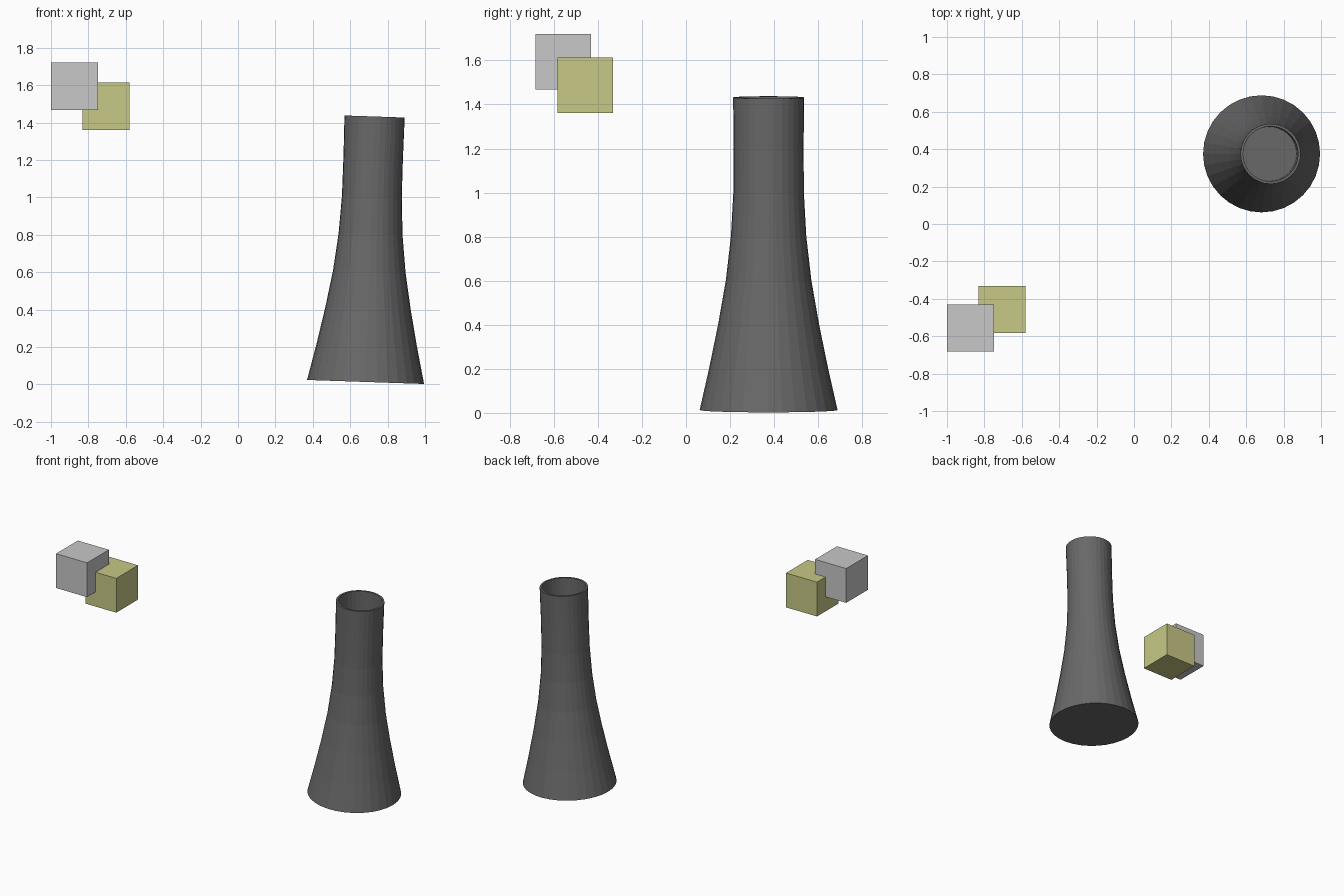
import bpy, bmesh, math
from mathutils import Matrix, Vector

cube = bpy.data.objects.get("Cube")
if cube:
    bpy.data.objects.remove(cube, do_unlink=True)


def material(name, colour):
    mat = bpy.data.materials.new(name)
    mat.use_nodes = True
    mat.diffuse_color = (*colour, 1)
    mat.node_tree.nodes["Principled BSDF"].inputs["Base Color"].default_value = (*colour, 1)
    return mat


def add_object(name, bm, mat):
    bmesh.ops.recalc_face_normals(bm, faces=bm.faces)
    mesh = bpy.data.meshes.new(name)
    bm.to_mesh(mesh)
    bm.free()
    mesh.materials.append(mat)
    obj = bpy.data.objects.new(name, mesh)
    bpy.context.collection.objects.link(obj)
    return obj


def lathe(name, profile, sides, mat):
    """Turn (radius, height) points into a solid capped at both ends."""
    bm = bmesh.new()
    rings = [[bm.verts.new((r * math.cos(2 * math.pi * i / sides),
                            r * math.sin(2 * math.pi * i / sides), z))
              for i in range(sides)] for r, z in profile]
    for low, high in zip(rings, rings[1:]):
        for i in range(sides):
            j = (i + 1) % sides
            bm.faces.new((low[i], low[j], high[j], high[i]))
    bm.faces.new(rings[0])
    bm.faces.new(rings[-1])
    return add_object(name, bm, mat)


def box(name, centre, size, mat):
    bm = bmesh.new()
    bmesh.ops.create_cube(bm, size=size)
    obj = add_object(name, bm, mat)
    obj.location = centre
    return obj


dark_grey = material("dark grey", (0.14, 0.14, 0.14))
light_grey = material("light grey", (0.58, 0.58, 0.58))
olive = material("olive yellow", (0.58, 0.58, 0.24))

# Flared tower with a recessed mouth, leaning slightly sideways
outer = [(0.313, 0), (0.27, 0.19), (0.229, 0.39), (0.194, 0.59),
         (0.171, 0.79), (0.16, 0.99), (0.159, 1.2), (0.161, 1.42)]
mouth = [(0.147, 1.42), (0.145, 1.25)]
tower = lathe("cooling_tower", outer + mouth, 32, dark_grey)
tower.location = (0.682, 0.375, 0.013)
tower.rotation_euler.y = 0.034

# Pair of overlapping floating blocks
box("grey_block", (-0.874, -0.557, 1.594), 0.252, light_grey)
box("yellow_block", (-0.706, -0.458, 1.487), 0.252, olive)
